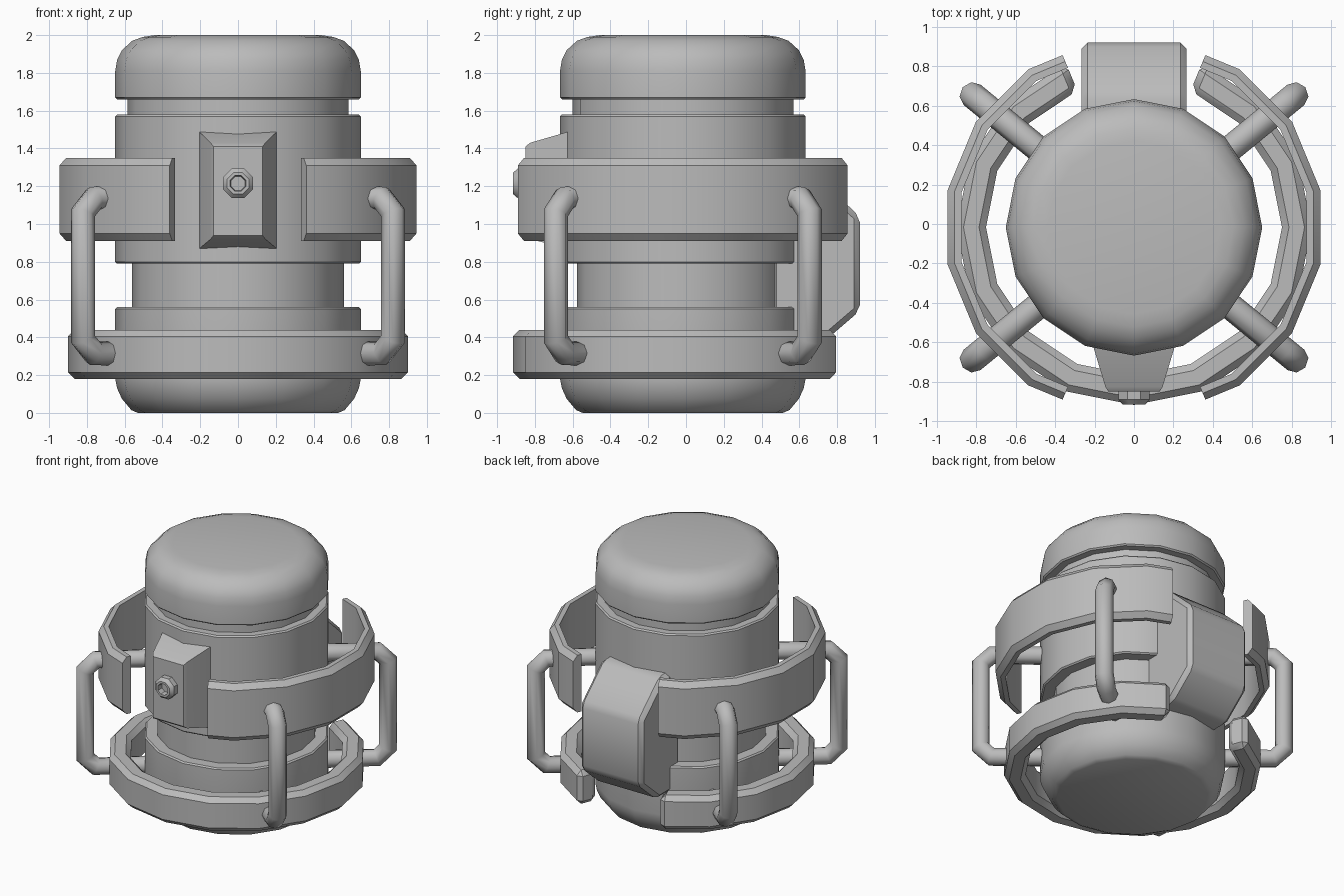
import bpy, bmesh
from math import cos, sin, radians, tau

cube = bpy.data.objects.get("Cube")
if cube:
    bpy.data.objects.remove(cube, do_unlink=True)

CY = -0.017  # depth of the main axis

metal = bpy.data.materials.new("plain_grey")
metal.use_nodes = True
GREY = (0.5, 0.5, 0.5, 1)
metal.diffuse_color = GREY
metal.node_tree.nodes["Principled BSDF"].inputs["Base Color"].default_value = GREY


def finish(obj, bevel=0, angle=35):
    """Material, optional bevel and smooth shading with sharp edges."""
    obj.data.materials.append(metal)
    bpy.ops.object.select_all(action='DESELECT')
    obj.select_set(True)
    bpy.context.view_layer.objects.active = obj
    if bevel:
        mod = obj.modifiers.new("bevel", 'BEVEL')
        mod.width = bevel
        mod.segments = 1
        mod.limit_method = 'ANGLE'
        mod.angle_limit = radians(40)
        bpy.ops.object.modifier_apply(modifier=mod.name)
    bpy.ops.object.shade_smooth_by_angle(angle=radians(angle))
    return obj


def from_bmesh(name, bm, **kw):
    bmesh.ops.recalc_face_normals(bm, faces=bm.faces)
    mesh = bpy.data.meshes.new(name)
    bm.to_mesh(mesh)
    bm.free()
    obj = bpy.data.objects.new(name, mesh)
    bpy.context.collection.objects.link(obj)
    return finish(obj, **kw)


def loft(name, loops, closed, **kw):
    """Skin a list of equal-sized point loops, closed round or capped."""
    bm = bmesh.new()
    rows = [[bm.verts.new(p) for p in loop] for loop in loops]
    n = len(rows[0])
    for i in range(len(rows) if closed else len(rows) - 1):
        a, b = rows[i], rows[(i + 1) % len(rows)]
        for j in range(n):
            k = (j + 1) % n
            bm.faces.new((a[j], a[k], b[k], b[j]))
    if not closed:
        bm.faces.new(rows[0])
        bm.faces.new(rows[-1])
    return from_bmesh(name, bm, **kw)


def lathe(name, profile, sides=16):
    loops = [[(r * cos(tau * i / sides), CY + r * sin(tau * i / sides), z)
              for i in range(sides)] for r, z in profile]
    return loft(name, loops, False)


def arc_band(name, section, stations, bevel=0):
    """Sweep a radius/height section round the axis; stations are (angle, scale)."""
    loops = [[(r * s * cos(radians(a)), CY + r * s * sin(radians(a)), z)
              for r, z in section] for a, s in stations]
    return loft(name, loops, False, bevel=bevel)


# Turned body sections
lathe("base_section", [(.53, 0), (.565, .015), (.615, .075), (.64, .13), (.65, .18),
                       (.65, .55), (.64, .56), (.55, .56)])
lathe("lower_neck", [(.56, .54), (.56, .81)])
lathe("middle_section", [(.56, .79), (.64, .79), (.65, .80), (.65, 1.57), (.64, 1.58), (.55, 1.58)])
lathe("upper_neck", [(.585, 1.56), (.585, 1.68)])
lathe("top_cap", [(.57, 1.66), (.64, 1.66), (.65, 1.67), (.65, 1.81), (.64, 1.87),
                  (.615, 1.92), (.56, 1.97), (.505, 1.99), (.44, 2.0)])

# Upper guards: thin bands on both sides, chamfered outside
guard = [(.875, .91), (.91, .91), (.945, .95), (.945, 1.31), (.91, 1.35), (.875, 1.35)]
vertex = 1 / cos(tau / 32)
half = [(11.25, vertex), (33.75, vertex), (56.25, vertex), (67.5, 1)]
sweep = [(-a, s) for a, s in reversed(half)] + half
arc_band("left_guard", guard, sweep)
arc_band("right_guard", guard, [(180 - a, s) for a, s in sweep])

# Lower ring: thick, open at the back
ring = [(.75, .18), (.9, .18), (.9, .44), (.75, .44)]
angles = [-247.5 + 22.5 * i for i in range(15)]
arc_band("lower_ring", ring, [(a, 1) for a in angles], bevel=.035)


# Four tubular handles on the diagonals
def handle(name, sx, sy):
    c, s = sx * cos(radians(39.3)), sy * sin(radians(39.3))
    path = [(.6, 1.135), (.985, 1.135), (1.06, 1.06), (1.06, .39), (.985, .315), (.6, .315)]
    curve = bpy.data.curves.new(name, 'CURVE')
    curve.dimensions = '3D'
    curve.bevel_depth = .067
    curve.bevel_resolution = 2
    curve.use_fill_caps = True
    spline = curve.splines.new('POLY')
    spline.points.add(len(path) - 1)
    for point, (r, z) in zip(spline.points, path):
        point.co = (r * c, CY + r * s, z, 1)
    obj = bpy.data.objects.new(name, curve)
    bpy.context.collection.objects.link(obj)
    bpy.ops.object.select_all(action='DESELECT')
    obj.select_set(True)
    bpy.context.view_layer.objects.active = obj
    bpy.ops.object.convert(target='MESH')
    finish(bpy.context.object, angle=50)


for side, sx in (("left", 1), ("right", -1)):
    for end, sy in (("front", -1), ("back", 1)):
        handle(f"{end}_{side}_handle", sx, sy)


# Front plate: tapered block
def rectangle(w, y, z0, z1):
    return [(-w, y, z0), (w, y, z0), (w, y, z1), (-w, y, z1)]


loft("front_plate", [rectangle(.228, -.55, .85, 1.51), rectangle(.145, -.825, .92, 1.43),
                     rectangle(.13, -.85, .94, 1.41)], False, angle=25)

# Knob: octagonal collar with a recess
knob = [(.085, -.83), (.085, -.89), (.062, -.915), (.045, -.915), (.04, -.87)]
loft("front_knob", [[(r * cos(tau * (i + .5) / 8), y, 1.215 + r * sin(tau * (i + .5) / 8))
                     for i in range(8)] for r, y in knob], False)

# Back box: side profile extruded across and chamfered
box = [(.45, .36), (.71, .36), (.92, .54), (.92, 1.04), (.66, 1.28), (.45, 1.28)]
loft("back_box", [[(x, y, z) for y, z in box] for x in (-.265, .265)], False, bevel=.03, angle=25)
